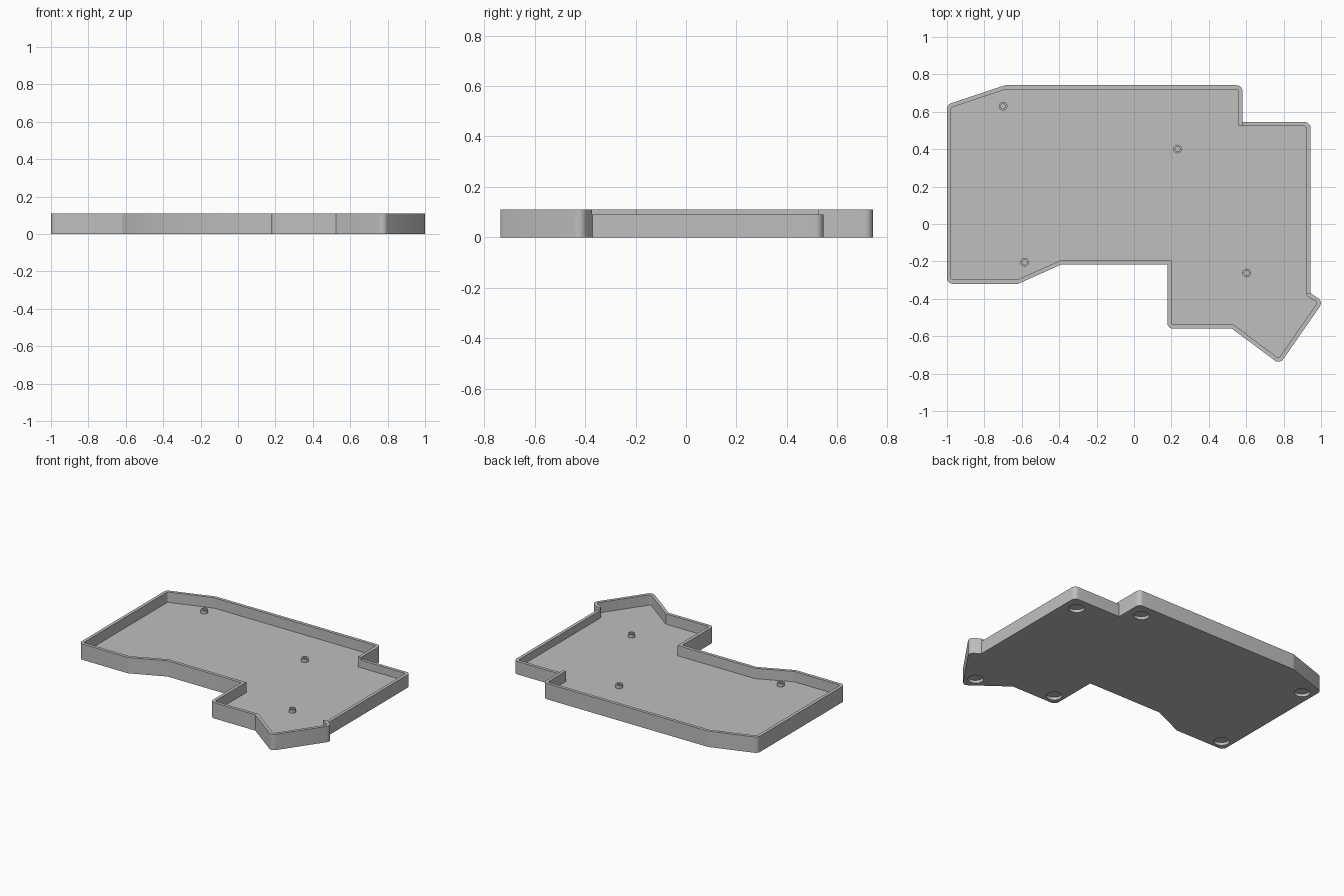
import bpy, bmesh, math
from mathutils import Vector

if "Cube" in bpy.data.objects:
    bpy.data.objects.remove(bpy.data.objects["Cube"])

HEIGHT, FLOOR, WALL = 0.11, 0.038, 0.022

grey = bpy.data.materials.new("light grey plastic")
grey.diffuse_color = (0.52, 0.52, 0.52, 1)
grey.use_nodes = True
grey.node_tree.nodes["Principled BSDF"].inputs["Base Color"].default_value = grey.diffuse_color

# Case outline, counter-clockwise, sharp corners
OUTLINE = [(-1, -0.32), (-0.62, -0.32), (-0.39, -0.217), (0.178, -0.217),
           (0.178, -0.56), (0.525, -0.56), (0.779, -0.75), (1.012, -0.415),
           (0.944, -0.37), (0.944, 0.545), (0.58, 0.545), (0.58, 0.742),
           (-0.69, 0.742), (-1, 0.638)]


def corners(points):
    pts = [Vector(p) for p in points]
    for i, p in enumerate(pts):
        a = (p - pts[i - 1]).normalized()
        b = (pts[(i + 1) % len(pts)] - p).normalized()
        yield p, a, b, a.x * b.y - a.y * b.x


def inset(points, d):
    out = []
    for p, a, b, _ in corners(points):
        na, nb = Vector((-a.y, a.x)), Vector((-b.y, b.x))
        out.append(p + (na + nb) * d / (1 + na.dot(nb)))
    return out


def rounded(points, r, steps=6):
    """Replace each convex corner with an arc; leave concave ones sharp."""
    out = []
    for p, a, b, turn in corners(points):
        if turn <= 0:
            out.append(p)
            continue
        angle = a.angle(b)
        start = p - a * r * math.tan(angle / 2)
        centre = start + Vector((-a.y, a.x)) * r
        base = math.atan2(-a.x, a.y)
        for k in range(steps + 1):
            t = base + angle * k / steps
            out.append(centre + Vector((math.cos(t), math.sin(t))) * r)
    return out


def circle(x, y, r, n=32):
    return [Vector((x + r * math.cos(2 * math.pi * k / n),
                    y + r * math.sin(2 * math.pi * k / n))) for k in range(n)]


def prism(name, points, z0, z1):
    bm = bmesh.new()
    face = bm.faces.new([bm.verts.new((p[0], p[1], z0)) for p in points])
    top = bmesh.ops.extrude_face_region(bm, geom=[face])["geom"]
    bmesh.ops.translate(bm, vec=(0, 0, z1 - z0),
                        verts=[v for v in top if isinstance(v, bmesh.types.BMVert)])
    bmesh.ops.recalc_face_normals(bm, faces=bm.faces)
    mesh = bpy.data.meshes.new(name)
    bm.to_mesh(mesh)
    bm.free()
    obj = bpy.data.objects.new(name, mesh)
    obj.data.materials.append(grey)
    bpy.context.collection.objects.link(obj)
    return obj


def select(obj):
    bpy.ops.object.select_all(action='DESELECT')
    obj.select_set(True)
    bpy.context.view_layer.objects.active = obj


def cut(obj, cutter):
    mod = obj.modifiers.new("cut", 'BOOLEAN')
    mod.operation, mod.solver, mod.object = 'DIFFERENCE', 'EXACT', cutter
    select(obj)
    bpy.ops.object.modifier_apply(modifier=mod.name)
    bpy.data.objects.remove(cutter)


def smooth(obj):
    select(obj)
    bpy.ops.object.shade_smooth_by_angle(angle=math.radians(25))


# Tray: floor with a thin rim wall
tray = prism("case_tray", rounded(OUTLINE, 0.032), 0, HEIGHT)
cut(tray, prism("cavity", rounded(inset(OUTLINE, WALL), 0.012), FLOOR, 0.3))

# Lowered rim along the right-hand column
cut(tray, prism("rim_cut", [(0.58, -0.372), (1.2, -0.372), (1.2, 0.65), (0.58, 0.65)],
                0.09, 0.3))

# Round recesses for rubber feet in the underside
for x, y in [(-0.92, 0.55), (-0.925, -0.245), (0.48, 0.645),
             (0.85, 0.45), (0.765, -0.64), (0.25, -0.485)]:
    cut(tray, prism("foot_recess", circle(x, y, 0.05), -0.1, 0.02))
smooth(tray)

# Screw standoffs on the floor
for i, (x, y) in enumerate([(-0.7, 0.63), (0.233, 0.401), (-0.585, -0.205), (0.602, -0.262)]):
    post = prism(f"standoff_{i + 1}", circle(x, y, 0.023), FLOOR - 0.005, 0.062)
    cut(post, prism("screw_hole", circle(x, y, 0.013), FLOOR, 0.2))
    smooth(post)
